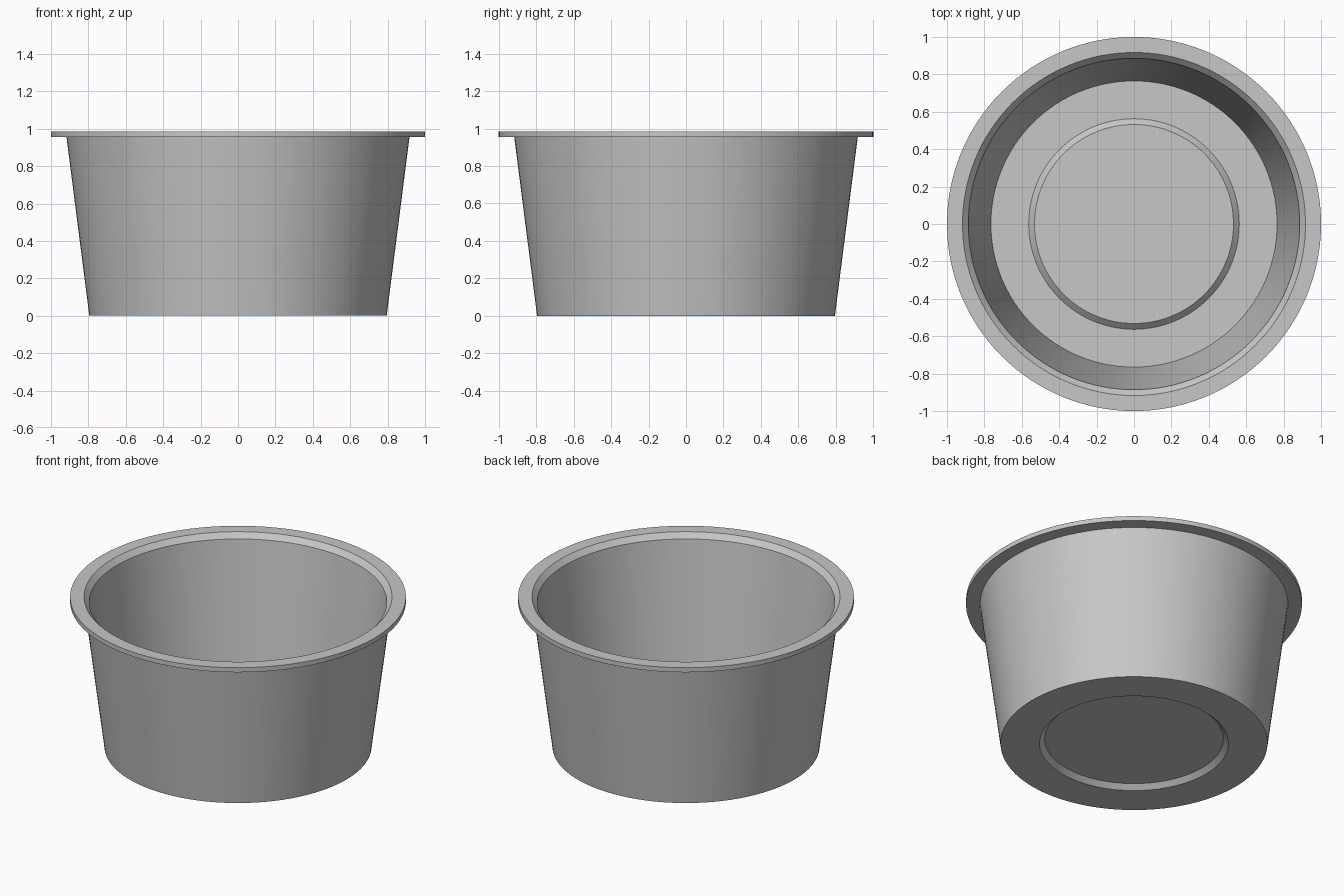
import bpy, bmesh, math
from mathutils import Vector

cube = bpy.data.objects.get("Cube")
if cube:
    bpy.data.objects.remove(cube, do_unlink=True)

SEGMENTS = 128

# Plain grey plastic
grey = bpy.data.materials.new("light grey")
grey.use_nodes = True
colour = (0.57, 0.57, 0.57, 1)
grey.diffuse_color = colour
grey.node_tree.nodes["Principled BSDF"].inputs["Base Color"].default_value = colour


def lathe(name, profile, material):
    """Revolve a closed (radius, height) profile around the z axis."""
    bm = bmesh.new()
    verts = [bm.verts.new((r, 0, z)) for r, z in profile]
    edges = [bm.edges.new(pair) for pair in zip(verts, verts[1:])]
    bmesh.ops.spin(bm, geom=verts + edges, cent=Vector(), axis=Vector((0, 0, 1)),
                   angle=math.tau, steps=SEGMENTS, use_duplicate=False)
    bmesh.ops.remove_doubles(bm, verts=bm.verts[:], dist=0.0001)
    bmesh.ops.recalc_face_normals(bm, faces=bm.faces[:])
    mesh = bpy.data.meshes.new(name)
    bm.to_mesh(mesh)
    bm.free()
    mesh.materials.append(material)
    obj = bpy.data.objects.new(name, mesh)
    bpy.context.collection.objects.link(obj)
    bpy.ops.object.select_all(action="DESELECT")
    obj.select_set(True)
    bpy.context.view_layer.objects.active = obj
    bpy.ops.object.shade_smooth_by_angle(angle=math.radians(30))
    return obj


# Underside recess, tapered wall, flat rim, chamfered mouth, raised floor disc
lathe("cup", [
    (0, 0.03), (0.532, 0.03), (0.563, 0), (0.795, 0),
    (0.917, 0.955), (1, 0.955), (1, 0.985), (0.917, 0.985),
    (0.886, 0.952), (0.765, 0.032), (0.563, 0.032), (0.532, 0.062), (0, 0.062),
], grey)
